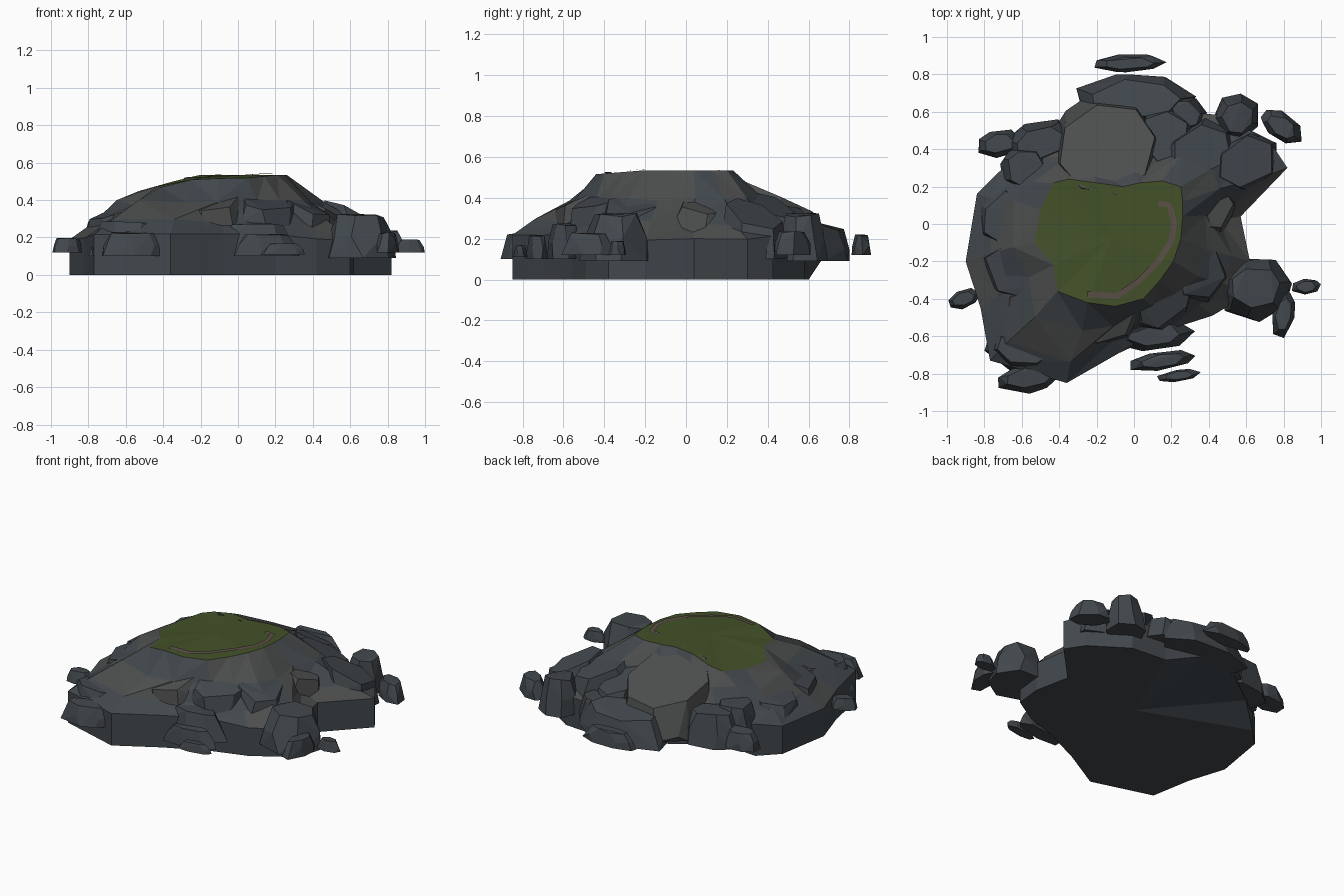
import bpy, bmesh, math, random
from mathutils import Vector

if "Cube" in bpy.data.objects:
    bpy.data.objects.remove(bpy.data.objects["Cube"])

random.seed(4)


def mat(name, col):
    m = bpy.data.materials.new(name)
    m.diffuse_color = (*col, 1)
    m.use_nodes = True
    m.node_tree.nodes["Principled BSDF"].inputs["Base Color"].default_value = m.diffuse_color
    return m


SLATE = mat("slate", (.054, .064, .073))
STONE = mat("grey_stone", (.072, .074, .074))
GRASS = mat("grass", (.056, .083, .022))
DIRT = mat("dirt", (.105, .080, .065))


def finish(bm, name, mats):
    bmesh.ops.recalc_face_normals(bm, faces=bm.faces[:])
    me = bpy.data.meshes.new(name)
    bm.to_mesh(me)
    bm.free()
    for m in mats:
        me.materials.append(m)
    ob = bpy.data.objects.new(name, me)
    bpy.context.collection.objects.link(ob)
    return ob


# Island body: shoreline points, each paired with a plateau edge point
shore = [(.57, .04), (.82, .30), (.74, .42), (.50, .58), (.25, .60), (0, .66), (-.30, .60),
         (-.55, .42), (-.72, .28), (-.84, .16), (-.90, -.20), (-.82, -.45), (-.77, -.73),
         (-.36, -.85), (-.08, -.69), (.20, -.56), (.42, -.49), (.60, -.38), (.62, -.20)]
rim = [(.26, .04), (.26, .12), (.25, .20), (.15, .23), (.03, .22), (-.06, .2), (-.2, .22),
       (-.35, .24), (-.43, .22), (-.50, .08), (-.53, -.10), (-.43, -.22), (-.41, -.36),
       (-.25, -.42), (-.1, -.44), (.05, -.40), (.14, -.30), (.21, -.2), (.25, -.08)]


def plateau_z(x, y):
    return .535 + min(0, x + .22) * .28 + min(0, y + .2) * .08


bm = bmesh.new()
n = len(shore)
rings = []
for t, z in ((0, 0), (0, .2), (.3, .28), (.65, .385), (1, None)):
    ring = []
    for i, ((x0, y0), (x1, y1)) in enumerate(zip(shore, rim)):
        j = .02 if 0 < t < 1 else 0
        x = x0 + (x1 - x0) * t + random.uniform(-j, j)
        y = y0 + (y1 - y0) * t + random.uniform(-j, j)
        if z is None:
            h = plateau_z(x, y)
        elif z == 0:
            h = .09 if i in (5, 6, 7) else 0  # undercut at the back left
        else:
            h = z + random.uniform(-.02, .02)
        ring.append(bm.verts.new((x, y, h)))
    rings.append(ring)
under = bm.verts.new((0, 0, 0))
c = bm.verts.new((-.12, -.08, .535))
for a, b in zip(rings, rings[1:]):
    for i in range(n):
        k = (i + 1) % n
        if a is rings[0]:
            bm.faces.new((a[i], a[k], b[k], b[i]))
            bm.faces.new((a[k], a[i], under))
        else:
            if random.random() < .5:
                tris = ((a[i], a[k], b[k]), (a[i], b[k], b[i]))
            else:
                tris = ((a[i], a[k], b[i]), (a[k], b[k], b[i]))
            shade = random.random() < .4
            for tri in tris:
                bm.faces.new(tri).material_index = shade
# Grass cap
for i in range(n):
    bm.faces.new((rings[-1][i], rings[-1][(i + 1) % n], c)).material_index = 2
finish(bm, "island_body", [SLATE, STONE, GRASS])


# Convex faceted rock: jittered tapered rings, optional tilt of the upper part
def rock(name, x, y, z0, z1, rx, ry, rot=0, tilt=(0, 0), top=.66, m=SLATE, sides=7):
    bm = bmesh.new()
    ca, sa = math.cos(math.radians(rot)), math.sin(math.radians(rot))
    for f, s in ((0, 1), (.5, (1 + top) / 2 + .04), (1, top)):
        for i in range(sides):
            a = 2 * math.pi * (i + random.uniform(-.2, .2)) / sides
            r = s * random.uniform(.96, 1.1)
            u, v = rx * r * math.cos(a), ry * r * math.sin(a)
            dx, dy = u * ca - v * sa, u * sa + v * ca
            z = z0 + (z1 - z0) * f
            if f > 0:
                z += dx * tilt[0] + dy * tilt[1] + (z1 - z0) * random.uniform(-.1, 0)
            bm.verts.new((x + dx, y + dy, max(z, z0)))
    r = bmesh.ops.convex_hull(bm, input=bm.verts[:])
    bmesh.ops.delete(bm, geom=[v for v in r["geom_interior"] if isinstance(v, bmesh.types.BMVert)],
                     context="VERTS")
    bmesh.ops.dissolve_limit(bm, angle_limit=math.radians(6), verts=bm.verts[:], edges=bm.edges[:])
    return finish(bm, name, [m])


# Big sloping slab behind the grass and the boulder at its foot
rock("back_slab", -.15, .40, .12, .435, .28, .28, 10, (0, -.44), .88, STONE, 8)
rock("back_boulder", 0, .66, .09, .28, .31, .14, 0, (0, -.25), .75)

# Shore rocks lying around the outline
shore_rocks = [
    (-.03, .86, .12, .22, .195, .05, 2), (-.72, .43, .12, .24, .125, .075, 8),
    (-.50, .43, .10, .33, .20, .12, 15), (-.58, .30, .12, .35, .15, .14, 60),
    (.55, .57, .09, .33, .13, .12, 30), (.79, .52, .12, .24, .125, .075, -35),
    (.65, -.34, .09, .33, .20, .17, 10), (.80, -.48, .12, .23, .13, .06, 80),
    (.92, -.335, .12, .19, .078, .042, 5), (-.91, -.40, .12, .20, .09, .05, 20),
    (-.56, -.82, .10, .23, .18, .08, 8), (.10, -.59, .10, .28, .21, .09, 3),
    (.15, -.73, .10, .22, .185, .05, 8), (.24, -.81, .11, .17, .115, .032, 6),
    (-.60, -.67, .10, .29, .20, .12, -15), (.28, .59, .12, .27, .12, .09, -40)]
for i, (x, y, z0, z1, rx, ry, rot) in enumerate(shore_rocks):
    rock(f"shore_rock_{i + 1}", x, y, z0, z1, rx, ry, rot)

# Outcrops on the slopes, tilted to fall away from the summit
outcrops = [
    (-.34, -.58, .2, .35, .19, .10, 8), (-.62, -.25, .2, .36, .20, .16, -20),
    (-.66, .02, .2, .345, .17, .18, 30), (-.54, -.45, .2, .345, .18, .14, 20),
    (-.14, -.53, .2, .40, .18, .11, 15), (.16, -.44, .2, .39, .18, .11, 35),
    (.36, -.27, .2, .38, .16, .14, 50), (.41, .10, .2, .38, .13, .17, 0),
    (.36, .38, .2, .385, .20, .16, 40), (.60, .33, .1, .335, .18, .15, 30),
    (.17, .47, .2, .36, .15, .16, 20)]
for i, (x, y, z0, z1, rx, ry, rot) in enumerate(outcrops):
    d = Vector((x + .1, y + .05)).normalized() * -.42
    rock(f"outcrop_{i + 1}", x, y, z0, z1, rx, ry, rot, d, .85, STONE if i in (0, 3, 4, 7) else SLATE, 6)

# Dirt footpath curving round the edge of the grass
path = [(.13, .11), (.19, .10), (.215, .0), (.20, -.09), (.13, -.20), (.02, -.31), (-.09, -.385), (-.25, -.375)]
bm = bmesh.new()
prev = None
for i, p in enumerate(path):
    d = Vector(path[min(i + 1, len(path) - 1)]) - Vector(path[max(i - 1, 0)])
    nrm = Vector((-d.y, d.x)).normalized() * .016
    pair = []
    for s in (-1, 1):
        x, y = p[0] + s * nrm.x, p[1] + s * nrm.y
        pair.append(bm.verts.new((x, y, plateau_z(x, y) + .006)))
    if prev:
        bm.faces.new((prev[0], pair[0], pair[1], prev[1]))
    prev = pair
finish(bm, "footpath", [DIRT])
